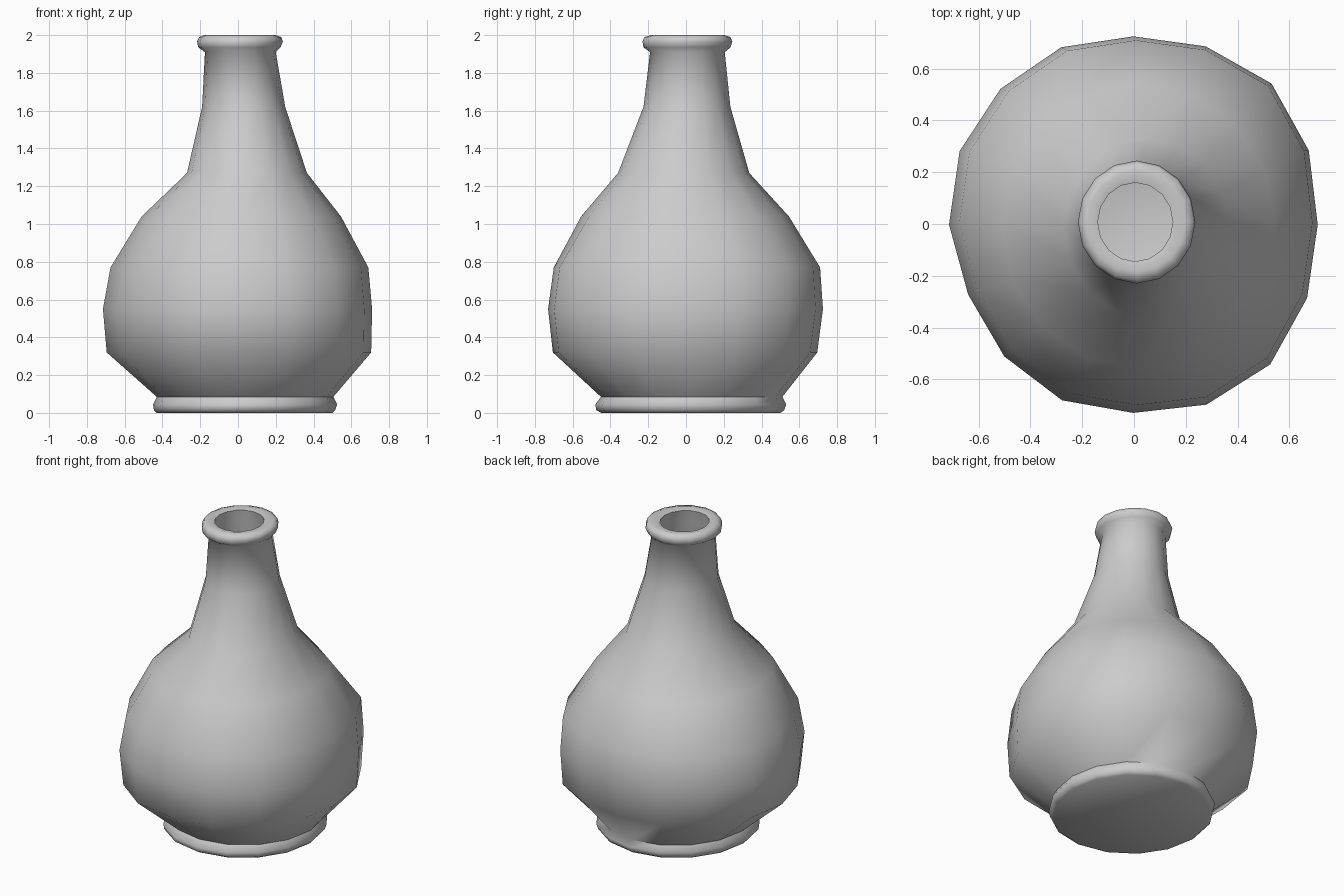
import bpy, bmesh, math

SIDES = 16
# Hand-thrown outline: z, then x range and y range of each ring
OUTER = [
    (0.00, -0.43, 0.50, -0.45, 0.50),   # foot
    (0.015, -0.445, 0.515, -0.475, 0.52),
    (0.045, -0.45, 0.525, -0.48, 0.53),
    (0.085, -0.43, 0.505, -0.45, 0.51),
    (0.32, -0.695, 0.705, -0.705, 0.695),  # belly
    (0.55, -0.715, 0.71, -0.73, 0.725),
    (0.77, -0.675, 0.69, -0.70, 0.71),
    (1.04, -0.51, 0.545, -0.555, 0.545),   # shoulder
    (1.27, -0.27, 0.365, -0.36, 0.335),
    (1.62, -0.19, 0.25, -0.225, 0.235),    # neck
    (1.91, -0.175, 0.20, -0.19, 0.205),
    (1.935, -0.21, 0.225, -0.225, 0.235),  # rolled lip
    (1.965, -0.217, 0.237, -0.23, 0.245),
    (1.99, -0.205, 0.23, -0.22, 0.235),
    (2.00, -0.18, 0.20, -0.185, 0.205),
    (1.99, -0.14, 0.15, -0.145, 0.16),
]
WALL = 0.03
# Slightly uneven belly, starting at +x and going counter-clockwise
UNEVEN = [1.0, 1.03, 1.06, 1.025, 1.0, 1.02, 1.02, 1.02,
          1.0, 0.97, 0.99, 1.01, 1.0, 1.035, 1.05, 1.02]


def inset(row):
    z, x0, x1, y0, y1 = row
    return (max(z, 0.05), x0 + WALL, x1 - WALL, y0 + WALL, y1 - WALL)


def add_ring(bm, row):
    z, x0, x1, y0, y1 = row
    ring = []
    for i in range(SIDES):
        a = 2 * math.pi * i / SIDES
        k = UNEVEN[i] if 0.3 < z < 0.9 else 1.0
        ring.append(bm.verts.new(((x0 + x1) / 2 + k * (x1 - x0) / 2 * math.cos(a),
                                  (y0 + y1) / 2 + k * (y1 - y0) / 2 * math.sin(a), z)))
    return ring


# Outer wall up over the lip, then the inner wall down to the floor
rows = OUTER + [inset(r) for r in reversed(OUTER[3:11])]
bm = bmesh.new()
rings = [add_ring(bm, r) for r in rows]
for a, b in zip(rings, rings[1:]):
    for i in range(SIDES):
        j = (i + 1) % SIDES
        bm.faces.new((a[i], a[j], b[j], b[i]))
bm.faces.new(rings[0][::-1])   # underside
bm.faces.new(rings[-1])        # inside floor
bmesh.ops.recalc_face_normals(bm, faces=bm.faces)

mesh = bpy.data.meshes.new("vase")
bm.to_mesh(mesh)
bm.free()
vase = bpy.data.objects.new("vase", mesh)
bpy.context.collection.objects.link(vase)
bpy.context.view_layer.objects.active = vase
vase.select_set(True)
bpy.ops.object.shade_smooth_by_angle(angle=math.radians(65))
